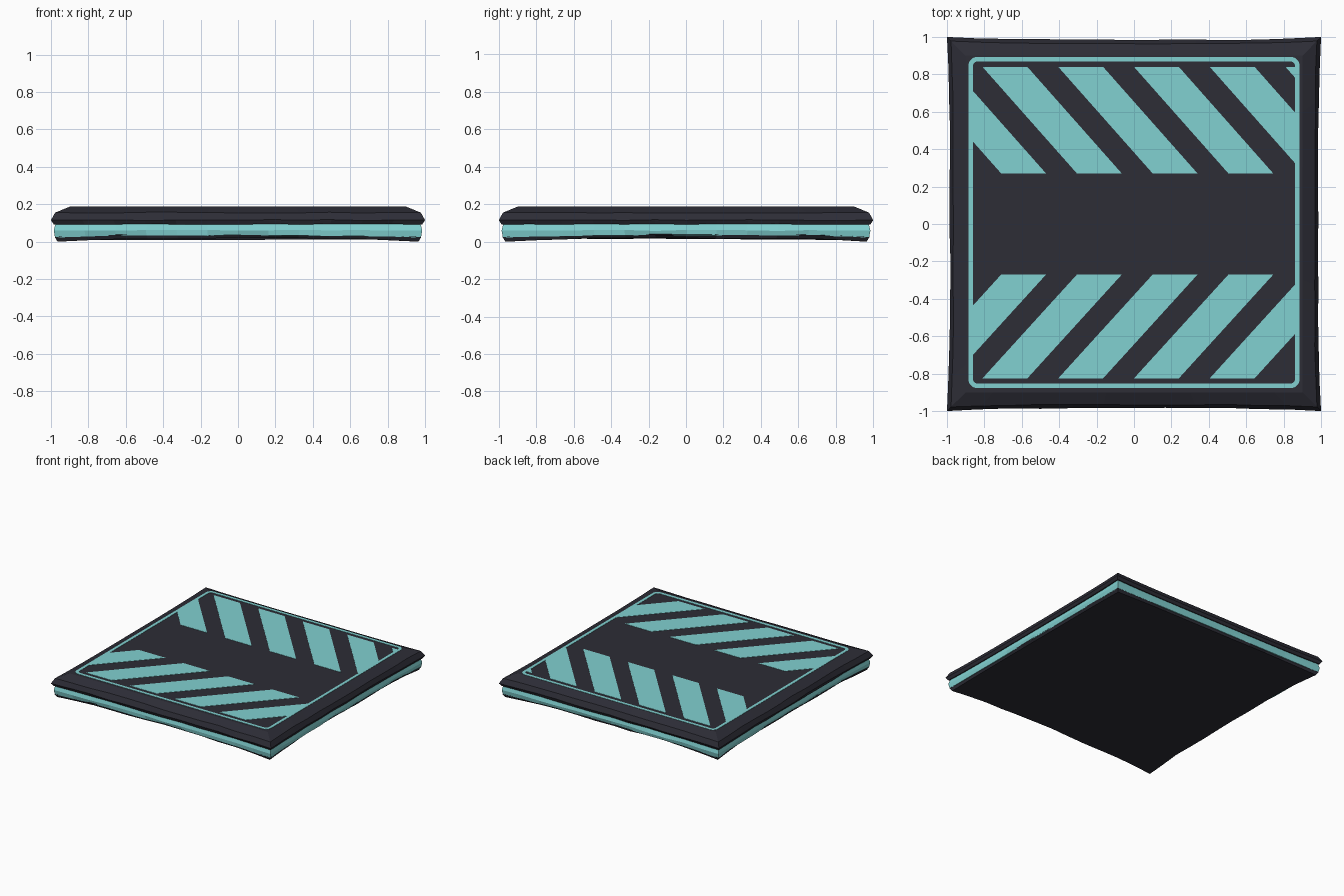
import bpy, bmesh, math, random
from mathutils import Vector

random.seed(4)
cube = bpy.data.objects.get("Cube")
if cube:
    bpy.data.objects.remove(cube, do_unlink=True)


def material(name, color):
    m = bpy.data.materials.new(name)
    m.use_nodes = True
    m.diffuse_color = color
    m.node_tree.nodes["Principled BSDF"].inputs["Base Color"].default_value = color
    return m


DARK = material("charcoal", (0.026, 0.026, 0.037, 1))
TEAL = material("pale teal", (0.22, 0.64, 0.64, 1))
TOP = 0.187


def finish(name, bm, mat):
    bmesh.ops.recalc_face_normals(bm, faces=bm.faces)
    mesh = bpy.data.meshes.new(name)
    bm.to_mesh(mesh)
    bm.free()
    mesh.materials.append(mat)
    obj = bpy.data.objects.new(name, mesh)
    bpy.context.collection.objects.link(obj)
    return obj


def square_ring(bm, half, z, bow=0.0, sag=0.0, wobble=0.0, segments=12):
    """Square loop whose sides bow inward and whose middles rise by sag."""
    verts = []
    for side in range(4):
        for i in range(segments):
            t = 2 * i / segments - 1
            mid = 1 - t ** 4
            jit = random.uniform(-wobble, wobble) * mid
            x, y = t * half, -half + bow * mid + jit
            for _ in range(side):
                x, y = -y, x
            verts.append(bm.verts.new((x, y, z + sag * mid + jit)))
    return verts


def slab(name, rings, mat):
    """Closed slab lofted through rings of (half, z, bow, sag, wobble)."""
    bm = bmesh.new()
    loops = [square_ring(bm, *r) for r in rings]
    n = len(loops[0])
    for a, b in zip(loops, loops[1:]):
        for i in range(n):
            j = (i + 1) % n
            bm.faces.new((a[i], a[j], b[j], b[i]))
    bm.faces.new(loops[0][::-1])
    bm.faces.new(loops[-1])
    return finish(name, bm, mat)


# Stacked tile body: dark foot, glowing band, bevelled dark lid
slab("foot", [(0.965, 0.0, 0.015, 0.018, 0.004),
              (0.98, 0.025, 0.015, 0.016, 0.005)], DARK)
slab("side_band", [(0.978, 0.022, 0.012, 0.012, 0.003),
                   (0.985, 0.06, 0.012, 0, 0.003),
                   (0.975, 0.098, 0.012, 0, 0)], TEAL)
slab("lid", [(0.985, 0.093, 0.012, 0, 0.002),
             (1.0, 0.115, 0.015, 0, 0.003),
             (0.978, 0.155, 0.012, 0, 0.003),
             (0.9, TOP, 0, 0, 0)], DARK)


def thicken(obj):
    mod = obj.modifiers.new("thickness", "SOLIDIFY")
    mod.thickness = 0.004
    mod.offset = 0


# Rounded border line
def rounded_loop(bm, half, radius):
    c = half - radius
    verts = []
    for q in range(4):
        for k in range(6):
            a = (q + k / 5) * math.pi / 2
            mid = (q + 0.5) * math.pi / 2
            verts.append(bm.verts.new((
                math.copysign(c, math.cos(mid)) + radius * math.cos(a),
                math.copysign(c, math.sin(mid)) + radius * math.sin(a) + 0.008, TOP)))
    return verts


bm = bmesh.new()
outer, inner = rounded_loop(bm, 0.885, 0.045), rounded_loop(bm, 0.861, 0.025)
for i in range(len(outer)):
    j = (i + 1) % len(outer)
    bm.faces.new((outer[i], outer[j], inner[j], inner[i]))
thicken(finish("border_line", bm, TEAL))


# Slanted hazard stripes, trimmed to the panel
def stripe_row(name, sign, y_outer, count):
    bm = bmesh.new()
    for k in range(count):
        x = -1.215 + 0.405 * k
        corners = [(x, y_outer), (x + 0.24, y_outer), (x + 0.745, 0.27), (x + 0.505, 0.27)]
        bm.faces.new([bm.verts.new((px, sign * py, TOP)) for px, py in corners])
    for s in (-1, 1):
        bmesh.ops.bisect_plane(bm, geom=bm.verts[:] + bm.edges[:] + bm.faces[:],
                               plane_co=Vector((s * 0.862, 0, 0)),
                               plane_no=Vector((s, 0, 0)), clear_outer=True)
    thicken(finish(name, bm, TEAL))


stripe_row("back_stripes", 1, 0.84, 6)
stripe_row("front_stripes", -1, 0.825, 5)
